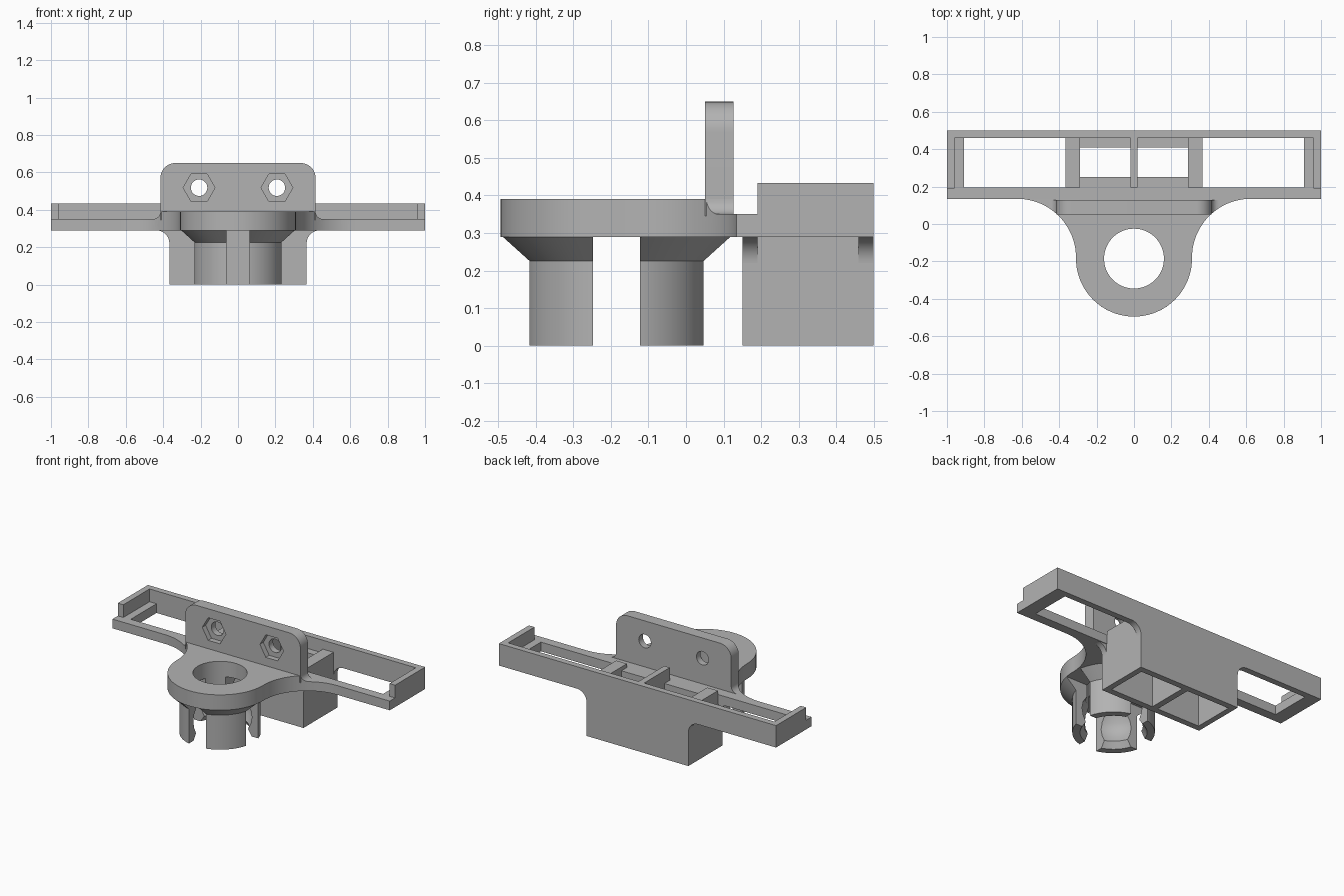
import bpy, bmesh
from math import sin, cos, pi, radians

if "Cube" in bpy.data.objects:
    bpy.data.objects.remove(bpy.data.objects["Cube"])

grey = bpy.data.materials.new("plain grey")
grey.use_nodes = True
colour = (0.45, 0.45, 0.45, 1)
grey.diffuse_color = colour
grey.node_tree.nodes["Principled BSDF"].inputs["Base Color"].default_value = colour

RING_Y = -0.185
SIDES = (-1, 1)


def arc(cx, cy, r, start, end, steps=12):
    return [(cx + r * cos(radians(start + (end - start) * i / steps)),
             cy + r * sin(radians(start + (end - start) * i / steps)))
            for i in range(steps + 1)]


def finish(name, bm):
    bmesh.ops.recalc_face_normals(bm, faces=bm.faces)
    mesh = bpy.data.meshes.new(name)
    bm.to_mesh(mesh)
    bm.free()
    ob = bpy.data.objects.new(name, mesh)
    bpy.context.collection.objects.link(ob)
    mesh.materials.append(grey)
    return ob


def prism(name, pts, axis, lo, hi):
    """Extrude a flat outline along y or z."""
    bm = bmesh.new()
    place = (lambda p, t: (p[0], t, p[1])) if axis == "y" else (lambda p, t: (p[0], p[1], t))
    a = [bm.verts.new(place(p, lo)) for p in pts]
    b = [bm.verts.new(place(p, hi)) for p in pts]
    n = len(pts)
    bm.faces.new(a)
    bm.faces.new(b)
    for i in range(n):
        j = (i + 1) % n
        bm.faces.new((a[i], a[j], b[j], b[i]))
    return finish(name, bm)


def box(name, x0, x1, y0, y1, z0, z1):
    return prism(name, [(x0, y0), (x1, y0), (x1, y1), (x0, y1)], "z", z0, z1)


def lathe(name, profile, steps=64):
    """Turn a closed (radius, height) profile about the ring axis."""
    bm = bmesh.new()
    rings = [[bm.verts.new((r * cos(2 * pi * i / steps), RING_Y + r * sin(2 * pi * i / steps), z))
              for i in range(steps)] for r, z in profile]
    for k in range(len(rings)):
        a, b = rings[k], rings[(k + 1) % len(rings)]
        for i in range(steps):
            j = (i + 1) % steps
            bm.faces.new((a[i], a[j], b[j], b[i]))
    return finish(name, bm)


def cut(ob, cutters):
    """Subtract the cutters, bake the result and drop the cutters."""
    for c in cutters:
        c.hide_render = True
        m = ob.modifiers.new("cut", "BOOLEAN")
        m.operation, m.solver, m.object = "DIFFERENCE", "EXACT", c
    graph = bpy.context.evaluated_depsgraph_get()
    ob.data = bpy.data.meshes.new_from_object(ob.evaluated_get(graph))
    ob.modifiers.clear()
    for c in cutters:
        bpy.data.objects.remove(c)


def smooth(ob):
    bpy.ops.object.select_all(action="DESELECT")
    ob.select_set(True)
    bpy.context.view_layer.objects.active = ob
    bpy.ops.object.shade_smooth_by_angle(angle=radians(25))


def mirrored(pts, s):
    return [(s * x, y) for x, y in pts]


# collar: round nose flaring into the rail, stepped down beside and behind the plate
flare = arc(0.625, -0.18, 0.315, 180, 90, 20)
outline = arc(0, RING_Y, 0.31, 180, 360, 40) + flare + mirrored(flare, -1)[::-1]
collar = prism("collar", outline, "z", 0.29, 0.39)
step = arc(0.455, 0.39, 0.04, 180, 270, 8) + [(1.1, 0.35), (1.1, 0.5), (0.415, 0.5)]
cutters = [prism("step_cutter", mirrored(step, s), "y", -0.6, 0.3) for s in SIDES]
cutters.append(box("back_cutter", -0.6, 0.6, 0.127, 0.3, 0.35, 0.5))
cutters.append(prism("bore_cutter", arc(0, RING_Y, 0.16, 0, 354.375, 63), "z", 0.2, 0.5))
cut(collar, cutters)
smooth(collar)

# four clip legs under the collar
legs = lathe("clip_legs", [(0.31, 0.29), (0.24, 0.225), (0.24, 0), (0.195, 0), (0.17, 0.04),
                           (0.188, 0.08), (0.197, 0.125), (0.188, 0.17), (0.16, 0.215), (0.16, 0.29)])
cut(legs, [box("slot_x", -0.5, 0.5, RING_Y - 0.0625, RING_Y + 0.0625, -0.1, 0.4),
           box("slot_y", -0.0625, 0.0625, -0.7, 0.4, -0.1, 0.4)])
smooth(legs)

# upright plate with two bolt holes and hexagonal nut pockets
shape = ([(-0.415, 0.345), (0.415, 0.345)] + arc(0.335, 0.57, 0.08, 0, 90)
         + arc(-0.335, 0.57, 0.08, 90, 180))
plate = prism("upright_plate", shape, "y", 0.05, 0.127)
cutters = []
for s in SIDES:
    cutters.append(prism("nut_cutter", arc(0.208 * s, 0.518, 0.085, 0, 300, 5), "y", 0, 0.085))
    cutters.append(prism("bolt_cutter", arc(0.208 * s, 0.518, 0.044, 0, 348.75, 31), "y", 0, 0.2))
cut(plate, cutters)
smooth(plate)

# tray floor with two long openings and two windows
floor = box("tray_floor", -1, 1, 0.135, 0.5, 0.29, 0.35)
cutters = []
for s in SIDES:
    cutters.append(box("opening_cutter", *sorted((0.367 * s, 0.91 * s)), 0.195, 0.46, 0.2, 0.5))
    cutters.append(box("window_cutter", *sorted((0.02 * s, 0.29 * s)), 0.25, 0.41, 0.2, 0.5))
cut(floor, cutters)

# tray walls, raised ledges and centre divider
box("back_wall", -1, 1, 0.46, 0.5, 0.35, 0.433)
box("divider", -0.02, 0.02, 0.195, 0.46, 0.35, 0.433)
for s, side in zip(SIDES, ("right", "left")):
    box(side + "_end_wall", *sorted((0.96 * s, s)), 0.19, 0.46, 0.35, 0.433)
    box(side + "_ledge", *sorted((0.29 * s, 0.367 * s)), 0.195, 0.46, 0.35, 0.375)

# hollow two-cell box below the tray
lower = box("lower_box", -0.367, 0.367, 0.15, 0.5, 0, 0.29)
cut(lower, [box("cell_cutter", *sorted((0.02 * s, 0.33 * s)), 0.19, 0.46, -0.1, 0.3)
            for s in SIDES])

# curved gussets joining the box walls to the rails
gusset = [(0.367, 0.29)] + arc(0.437, 0.22, 0.07, 90, 180)
for s, side in zip(SIDES, ("right", "left")):
    smooth(prism(side + "_front_gusset", mirrored(gusset, s), "y", 0.15, 0.19))
    smooth(prism(side + "_back_gusset", mirrored(gusset, s), "y", 0.46, 0.5))
